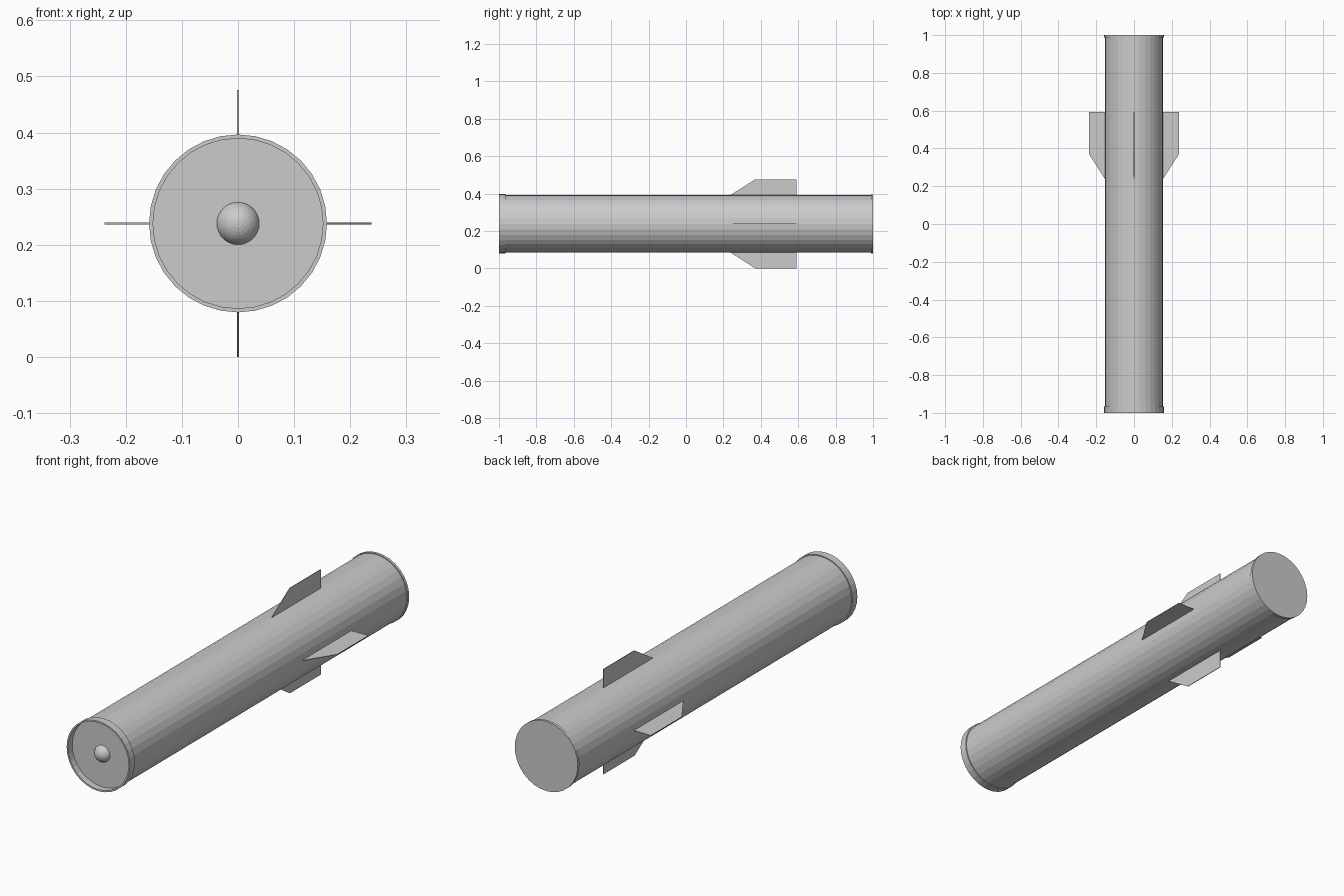
import bpy, bmesh, math

if "Cube" in bpy.data.objects:
    bpy.data.objects.remove(bpy.data.objects["Cube"])

SIDES = 32
AXIS_Z = 0.238   # height of the tube's centre line

grey = bpy.data.materials.new("plain grey")
grey.diffuse_color = (0.6, 0.6, 0.6, 1)
grey.use_nodes = True
grey.node_tree.nodes["Principled BSDF"].inputs["Base Color"].default_value = grey.diffuse_color


def finish(bm, name):
    bmesh.ops.remove_doubles(bm, verts=bm.verts, dist=1e-5)
    bmesh.ops.recalc_face_normals(bm, faces=bm.faces)
    mesh = bpy.data.meshes.new(name)
    bm.to_mesh(mesh)
    bm.free()
    mesh.materials.append(grey)
    obj = bpy.data.objects.new(name, mesh)
    obj.location.z = AXIS_Z
    bpy.context.collection.objects.link(obj)
    return obj


def lathe(name, profile):
    """Spin (radius, y) points around the y axis; radius 0 closes the end."""
    bm = bmesh.new()
    rings = []
    for r, y in profile:
        if r == 0:
            rings.append([bm.verts.new((0, y, 0))] * SIDES)
        else:
            rings.append([bm.verts.new((r * math.cos(2 * math.pi * i / SIDES), y,
                                        r * math.sin(2 * math.pi * i / SIDES)))
                          for i in range(SIDES)])
    for a, b in zip(rings, rings[1:]):
        for i in range(SIDES):
            j = (i + 1) % SIDES
            corners = list(dict.fromkeys((a[i], a[j], b[j], b[i])))
            bm.faces.new(corners)
    return finish(bm, name)


# Main tube with raised front collar, recessed front plate and rear lip
lathe("tube_body", [
    (0, -0.97), (0.1515, -0.97), (0.1515, -1.0), (0.1585, -1.0),
    (0.1585, -0.965), (0.154, -0.965), (0.154, 0.988),
    (0.158, 0.988), (0.158, 1.0), (0, 1.0)])

# Domed sensor in the middle of the front plate
R = 0.039
dome = [(R * math.sin(t), -0.961 - R * math.cos(t))
        for t in (math.pi / 2 * k / 8 for k in range(1, 9))]
lathe("nose_dome", [(0, -1.0)] + dome + [(R, -0.955)])

# Four thin swept fins
FIN = [(0.145, 0.225), (0.155, 0.24), (0.238, 0.37), (0.238, 0.592), (0.145, 0.592)]
HALF = 0.0015
for k, side in enumerate(("right", "top", "left", "bottom")):
    bm = bmesh.new()
    face = bm.faces.new([bm.verts.new((r, y, -HALF)) for r, y in FIN])
    out = bmesh.ops.extrude_face_region(bm, geom=[face])
    moved = [v for v in out["geom"] if isinstance(v, bmesh.types.BMVert)]
    bmesh.ops.translate(bm, verts=moved, vec=(0, 0, 2 * HALF))
    finish(bm, side + "_fin").rotation_euler.y = -k * math.pi / 2
